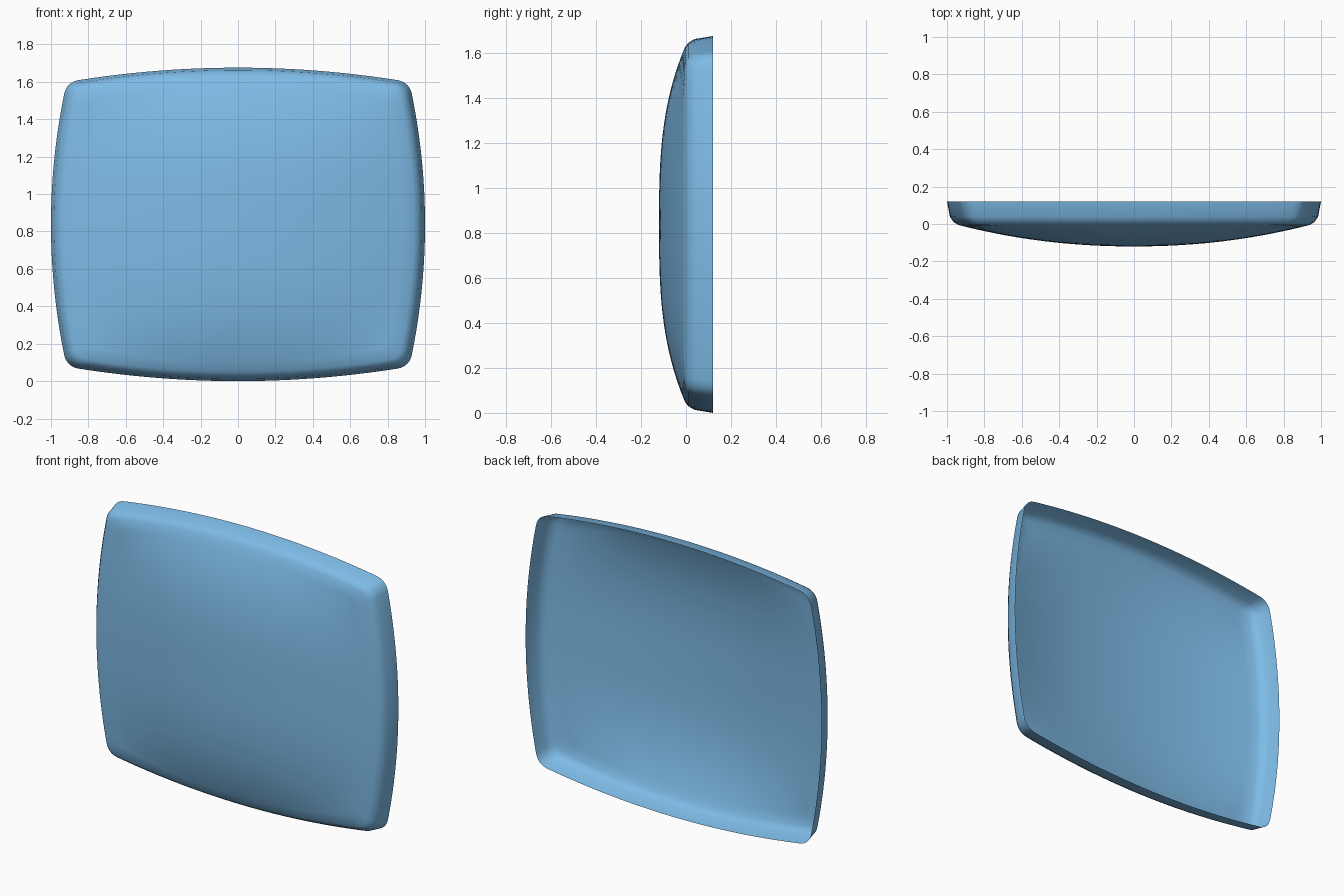
import bpy, bmesh
from mathutils import Vector

if "Cube" in bpy.data.objects:
    bpy.data.objects.remove(bpy.data.objects["Cube"])

HW, HH = 1.0, 0.838          # half width and half height of the rim
BX, BZ = 0.145, 0.092        # bow of the sides and of the top / bottom
CX, CZ = 0.916, 0.761        # where the bowed edges would meet
T = 0.065                    # corner rounding length
FACE = 0.94                  # scale at which the domed face ends


def quarter():
    """Rim outline from the right middle up to the top middle."""
    pts = []
    n = 12
    for i in range(n + 1):
        z = (CZ - T) * i / n
        pts.append(Vector((HW - BX * z * z, z)))
    a, c = pts[-1], Vector((CX, CZ))
    xe = CX - T
    b = Vector((xe, HH - BZ * xe * xe))
    for i in range(1, 7):
        t = i / 7
        pts.append(a * (1 - t) ** 2 + c * 2 * t * (1 - t) + b * t * t)
    for i in range(n + 1):
        x = xe * (1 - i / n)
        pts.append(Vector((x, HH - BZ * x * x)))
    return pts


def dome(x, z):
    """Depth of the face: smooth bulge falling to a flat edge."""
    x, z = abs(x) / FACE, abs(z) / FACE
    u = min(1, x / (HW - BX * z * z))
    v = min(1, z / (HH - BZ * x * x))
    return -0.005 - 0.115 * (1 - u ** 2.1) * (1 - v ** 2.9)


# Full rim, mirrored from one quarter, counter-clockwise from the front
q = quarter()
half = q + [Vector((-p.x, p.y)) for p in reversed(q[:-1])]
rim = half + [Vector((p.x, -p.y)) for p in reversed(half[1:-1])]

# Rings as (scale, depth): domed face, rounded shoulder, straight skirt
rings = [(FACE * i / 18, None) for i in range(1, 19)]
rings += [(0.964, 0.010), (0.984, 0.038), (1.0, 0.12)]

bm = bmesh.new()
centre = bm.verts.new((0, -0.12, HH))
prev = None
for s, y in rings:
    w = min(1.0, (s / FACE) ** 2)       # rings turn from ellipse to rim shape
    row = []
    for p in rim:
        r = Vector((p.x / HW, p.y / HH)).length
        v = p * s * (w + (1 - w) / r)
        depth = dome(v.x, v.y) if y is None else y
        row.append(bm.verts.new((v.x, depth, HH + v.y)))
    n = len(row)
    for i in range(n):
        j = (i + 1) % n
        if prev is None:
            bm.faces.new((centre, row[i], row[j]))
        else:
            bm.faces.new((prev[i], row[i], row[j], prev[j]))
    prev = row

# Curved screen shell, open at the back
mesh = bpy.data.meshes.new("screen_glass")
bm.to_mesh(mesh)
bm.free()
screen = bpy.data.objects.new("screen_glass", mesh)
bpy.context.collection.objects.link(screen)
for f in mesh.polygons:
    f.use_smooth = True

# Blue glass colour
blue = bpy.data.materials.new("blue_glass")
blue.diffuse_color = (0.21, 0.50, 0.80, 1)
blue.use_nodes = True
blue.node_tree.nodes["Principled BSDF"].inputs["Base Color"].default_value = blue.diffuse_color
mesh.materials.append(blue)
